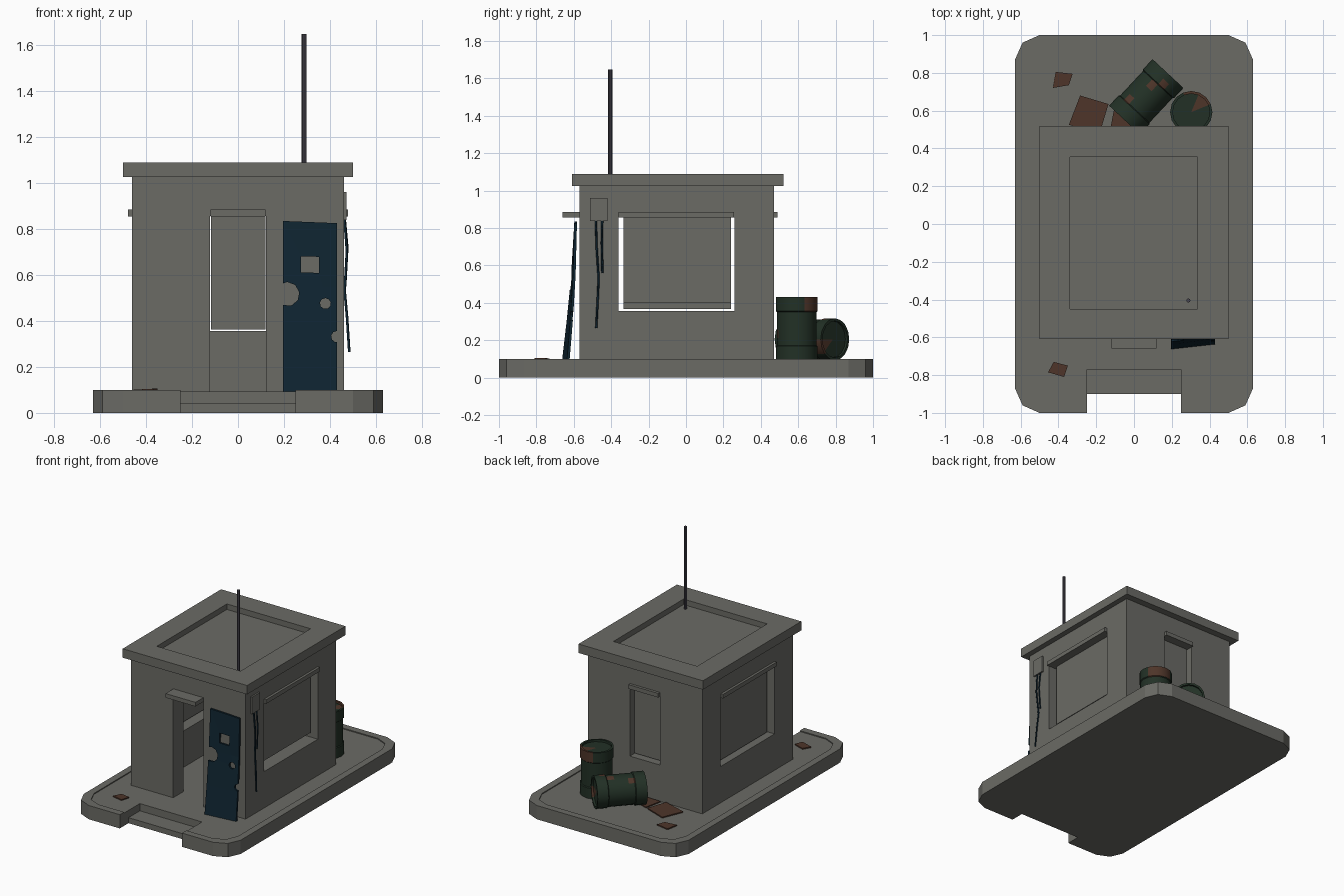
import bpy, bmesh, math
from mathutils import Matrix, Vector

if "Cube" in bpy.data.objects:
    bpy.data.objects.remove(bpy.data.objects["Cube"])


def material(name, col):
    m = bpy.data.materials.new(name)
    m.diffuse_color = (*col, 1)
    m.use_nodes = True
    m.node_tree.nodes["Principled BSDF"].inputs["Base Color"].default_value = m.diffuse_color
    return m


CONCRETE = material("concrete grey", (0.145, 0.145, 0.130))
DOOR = material("dark blue paint", (0.005, 0.019, 0.032))
GREEN = material("drum green", (0.016, 0.030, 0.019))
RUST = material("rust brown", (0.075, 0.035, 0.022))
METAL = material("mast metal", (0.065, 0.060, 0.078))


def finish(name, bm, *mats):
    bmesh.ops.recalc_face_normals(bm, faces=bm.faces)
    me = bpy.data.meshes.new(name)
    bm.to_mesh(me)
    bm.free()
    for m in mats:
        me.materials.append(m)
    ob = bpy.data.objects.new(name, me)
    bpy.context.collection.objects.link(ob)
    return ob


def prism(name, outline, z0, z1, mat):
    bm = bmesh.new()
    face = bm.faces.new([bm.verts.new((x, y, z0)) for x, y in outline])
    ext = bmesh.ops.extrude_face_region(bm, geom=[face])["geom"]
    for v in ext:
        if isinstance(v, bmesh.types.BMVert):
            v.co.z = z1
    return finish(name, bm, mat)


def box(name, x, y, z, mat=CONCRETE):
    return prism(name, [(x[0], y[0]), (x[1], y[0]), (x[1], y[1]), (x[0], y[1])], *z, mat)


def cylinder(name, r, depth, matrix, mat, sides=8):
    bm = bmesh.new()
    bmesh.ops.create_cone(bm, cap_ends=True, segments=sides, radius1=r, radius2=r,
                          depth=depth, matrix=matrix)
    return finish(name, bm, mat)


def cut(ob, *cutters):
    for c in cutters:
        mod = ob.modifiers.new("cut", 'BOOLEAN')
        mod.operation, mod.solver, mod.object = 'DIFFERENCE', 'EXACT', c
        bpy.context.view_layer.objects.active = ob
        bpy.ops.object.modifier_apply(modifier=mod.name)
        bpy.data.objects.remove(c)


# Base slab with chamfered corners, shallow sunken floor and front notch
FLOOR = 0.093
quarter = [(0.63, 0.87), (0.59, 0.96), (0.50, 1.0)]
outline = (quarter + [(-x, y) for x, y in reversed(quarter)]
           + [(-x, -y) for x, y in quarter] + [(x, -y) for x, y in reversed(quarter)])
slab = prism("base_slab", outline, 0, 0.10, CONCRETE)
cut(slab,
    prism("floor_cutter", [(x * 0.92, y * 0.95) for x, y in outline], FLOOR, 0.2, CONCRETE),
    box("notch_cutter", (-0.25, 0.25), (-1.2, -0.77), (-0.1, 0.3)))
box("entry_step", (-0.25, 0.25), (-0.90, -0.765), (0, 0.04))

# Hollow walls with doorway and three windows
walls = box("walls", (-0.46, 0.46), (-0.57, 0.47), (FLOOR - 0.005, 1.03))
cut(walls,
    box("room_cutter", (-0.338, 0.338), (-0.45, 0.355), (0.0, 1.2)),
    box("door_cutter", (-0.122, 0.122), (-0.8, -0.3), (0.0, 0.857)),
    box("back_cutter", (-0.122, 0.122), (0.2, 0.8), (0.357, 0.857)),
    box("side_cutter", (-0.8, 0.8), (-0.36, 0.26), (0.357, 0.857)))

# Recessed window boards and lintels
box("back_window_board", (-0.118, 0.119), (0.415, 0.423), (0.363, 0.857))
for s, side, low in ((1, "right", 0.40), (-1, "left", 0.367)):
    xs = sorted((s * 0.407, s * 0.415))
    box(side + "_window_board", xs, (-0.335, 0.24), (low, 0.857))
    box(side + "_lintel", sorted((s * 0.45, s * 0.478)), (-0.36, 0.257), (0.855, 0.885))
box("back_lintel", (-0.12, 0.12), (0.46, 0.49), (0.855, 0.885))
box("door_canopy", (-0.12, 0.12), (-0.66, -0.56), (0.855, 0.885))

# Roof slab with sunken centre, and mast
roof = box("roof", (-0.5, 0.5), (-0.61, 0.52), (1.025, 1.09))
cut(roof, box("roof_cutter", (-0.338, 0.335), (-0.45, 0.355), (1.05, 1.2)))
cylinder("mast", 0.011, 0.60, Matrix.Translation((0.288, -0.405, 1.348)), METAL)

# Broken door leaf: cut holes, then bend it against the wall
leaf = prism("door_leaf", [(0.195, -0.007), (0.43, -0.007), (0.43, 0.007), (0.195, 0.007)],
             FLOOR, 0.83, DOOR)
cut(leaf, box("pane_cutter", (0.275, 0.352), (-0.1, 0.1), (0.61, 0.68), DOOR))
for x, z, r in ((0.215, 0.515, 0.052), (0.38, 0.477, 0.024), (0.43, 0.333, 0.025)):
    cut(leaf, cylinder("hole_cutter", r, 0.3,
                       Matrix.Translation((x, 0, z)) @ Matrix.Rotation(math.pi / 2, 4, 'X'),
                       DOOR, 9))
bm = bmesh.new()
bm.from_mesh(leaf.data)
for z in (0.3, 0.55):
    bmesh.ops.bisect_plane(bm, geom=bm.verts[:] + bm.edges[:] + bm.faces[:],
                           plane_co=(0, 0, z), plane_no=(0, 0, 1))
for v in bm.verts:
    t = (0.83 - v.co.z) / 0.73
    v.co.y += -0.590 - 0.052 * t ** 1.5 + (v.co.x - 0.31) * 0.11 * t
    v.co.z += (0.31 - v.co.x) * 0.04 * (1 - t)
bm.to_mesh(leaf.data)
bm.free()

# Junction box and hanging wires on the right wall
box("junction_box", (0.455, 0.472), (-0.512, -0.42), (0.838, 0.96))


def wire(name, pts):
    cu = bpy.data.curves.new(name, 'CURVE')
    cu.dimensions, cu.bevel_depth, cu.bevel_resolution = '3D', 0.006, 0
    cu.use_fill_caps = True
    sp = cu.splines.new('POLY')
    sp.points.add(len(pts) - 1)
    for p, co in zip(sp.points, pts):
        p.co = (*co, 1)
    cu.materials.append(DOOR)
    bpy.context.collection.objects.link(bpy.data.objects.new(name, cu))


wire("long_wire", [(0.463, -0.482, 0.85), (0.474, -0.478, 0.70), (0.464, -0.467, 0.53),
                   (0.474, -0.472, 0.42), (0.484, -0.480, 0.265)])
wire("short_wire", [(0.463, -0.448, 0.85), (0.475, -0.450, 0.72), (0.466, -0.447, 0.56)])


# Drums: turned profile, rust where faces lie near patch centres
def drum(name, matrix, patches, sides=16):
    profile = [(0.0, 0.0), (0.112, 0.0), (0.112, 0.04), (0.112, 0.075), (0.106, 0.08),
               (0.106, 0.12), (0.106, 0.165), (0.106, 0.21), (0.106, 0.258), (0.112, 0.263),
               (0.112, 0.30), (0.112, 0.337), (0.098, 0.337), (0.098, 0.322), (0.0, 0.322)]
    bm = bmesh.new()
    vs = [bm.verts.new((r, 0, z)) for r, z in profile]
    es = [bm.edges.new(p) for p in zip(vs, vs[1:])]
    bmesh.ops.spin(bm, geom=vs + es, cent=(0, 0, 0), axis=(0, 0, 1),
                   angle=math.tau, steps=sides, use_duplicate=False)
    bmesh.ops.remove_doubles(bm, verts=bm.verts, dist=0.0005)
    for f in bm.faces:
        c = f.calc_center_median()
        f.material_index = int(any((c - Vector(p)).length < r for p, r in patches))
    bm.transform(matrix)
    ob = finish(name, bm, GREEN, RUST)
    bpy.ops.object.select_all(action='DESELECT')
    ob.select_set(True)
    bpy.context.view_layer.objects.active = ob
    bpy.ops.object.shade_smooth_by_angle(angle=math.radians(30))


drum("standing_drum", Matrix.Translation((0.303, 0.592, FLOOR)),
     [((0.07, 0.085, 0.30), 0.06), ((-0.02, 0.11, 0.32), 0.045), ((0.0, -0.11, 0.14), 0.03)])
drum("fallen_drum", Matrix.Translation((-0.05, 0.55, FLOOR + 0.112))
     @ Matrix.Rotation(math.radians(47), 4, 'Z') @ Matrix.Rotation(math.pi / 2, 4, 'Y'),
     [((-0.10, -0.03, 0.28), 0.03), ((-0.09, 0.05, 0.10), 0.03),
      ((-0.10, 0.03, 0.23), 0.025), ((0.05, -0.09, 0.31), 0.05)])

# Rusty scrap plates on the floor
scraps = {
    "front_scrap": [(-0.455, -0.785), (-0.37, -0.81), (-0.35, -0.75), (-0.425, -0.73)],
    "back_scrap": [(-0.43, 0.72), (-0.345, 0.735), (-0.325, 0.795), (-0.415, 0.805)],
    "large_scrap": [(-0.345, 0.525), (-0.18, 0.485), (-0.135, 0.635), (-0.285, 0.68)],
    "wall_scrap": [(-0.13, 0.48), (0.03, 0.49), (0.0, 0.58), (-0.105, 0.61)],
}
for name, pts in scraps.items():
    plate = prism(name, pts, FLOOR, FLOOR + 0.008, RUST)
    for v in plate.data.vertices:
        v.co.z += max(0.0, v.co.x - pts[0][0] - 0.02) * 0.06
